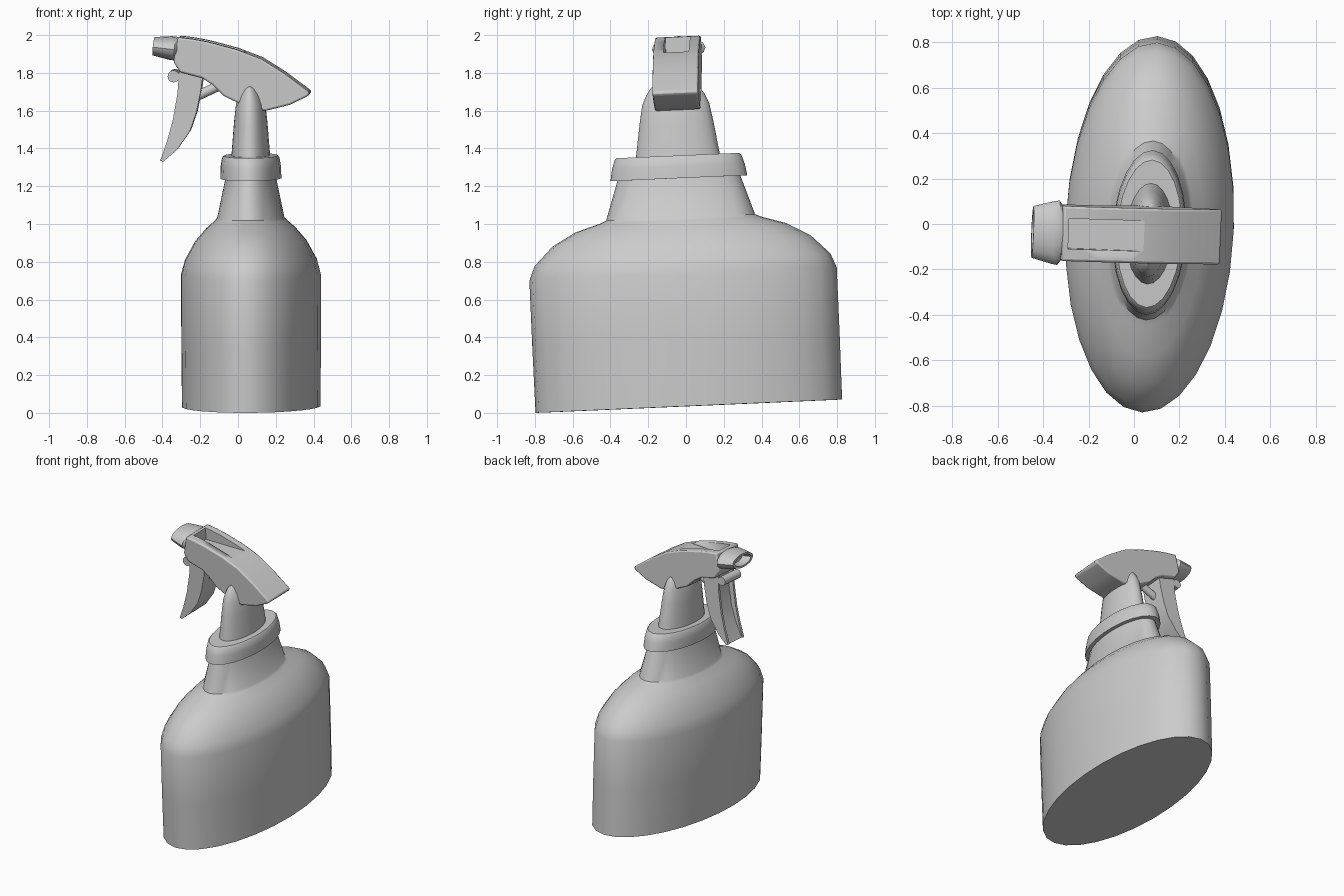
import bpy, bmesh, math
from mathutils import Matrix, Vector

if "Cube" in bpy.data.objects:
    bpy.data.objects.remove(bpy.data.objects["Cube"])

rad = math.radians
# The whole bottle leans slightly; every part is built upright and placed with this
PLACE = (Matrix.Translation((0.07, 0.015, 0.0355))
         @ Matrix.Rotation(rad(-2.3), 4, 'Z') @ Matrix.Rotation(rad(2.5), 4, 'X'))
# Side-view outlines are given in grid coordinates; this shifts them to the bottle axis
SIDE = Matrix.Translation((-0.07, 0.013, -0.041))


def finish(name, bm, angle=38, bevel=0.0):
    bmesh.ops.recalc_face_normals(bm, faces=bm.faces[:])
    mesh = bpy.data.meshes.new(name)
    bm.to_mesh(mesh)
    bm.free()
    ob = bpy.data.objects.new(name, mesh)
    bpy.context.collection.objects.link(ob)
    ob.matrix_world = PLACE
    if bevel:
        mod = ob.modifiers.new("bevel", 'BEVEL')
        mod.width, mod.segments, mod.limit_method = bevel, 2, 'ANGLE'
        mod.angle_limit = rad(40)
    bpy.ops.object.select_all(action='DESELECT')
    ob.select_set(True)
    bpy.context.view_layer.objects.active = ob
    bpy.ops.object.shade_smooth_by_angle(angle=rad(angle))
    return ob


def loft(name, rings, n=24, matrix=Matrix(), angle=38):
    """Stack of ellipses (height, half x, half y), capped at both ends."""
    bm = bmesh.new()
    loops = [[bm.verts.new(matrix @ Vector((a * math.cos(2 * math.pi * i / n),
                                            b * math.sin(2 * math.pi * i / n), h)))
              for i in range(n)] for h, a, b in rings]
    for lo, hi in zip(loops, loops[1:]):
        for i in range(n):
            j = (i + 1) % n
            bm.faces.new((lo[i], lo[j], hi[j], hi[i]))
    bm.faces.new(loops[0])
    bm.faces.new(loops[-1])
    return finish(name, bm, angle)


def slab(name, outline, y0, y1, bevel=0.0):
    """Side-view outline (x, z) extruded from y0 to y1."""
    bm = bmesh.new()
    face = bm.faces.new([bm.verts.new(SIDE @ Vector((x, y0, z))) for x, z in outline])
    ext = bmesh.ops.extrude_face_region(bm, geom=[face])
    moved = [v for v in ext['geom'] if isinstance(v, bmesh.types.BMVert)]
    bmesh.ops.translate(bm, verts=moved, vec=(0, y1 - y0, 0))
    return finish(name, bm, 38, bevel)


# Bottle with rounded shoulders and tapering neck
loft("bottle", [(0, 0.367, 0.813), (0.35, 0.37, 0.815), (0.70, 0.37, 0.815),
                (0.775, 0.35, 0.785), (0.875, 0.295, 0.685), (0.945, 0.235, 0.56),
                (0.985, 0.19, 0.43), (1.0, 0.178, 0.395), (1.22, 0.132, 0.322)], 28)

# Collar
loft("collar", [(1.208, 0.12, 0.30), (1.208, 0.162, 0.363), (1.27, 0.16, 0.352),
                (1.318, 0.152, 0.336), (1.328, 0.143, 0.325), (1.328, 0.08, 0.2)])

# Sprayer neck, its domed top showing on both sides of the head
loft("sprayer_neck", [(1.31, 0.104, 0.225), (1.50, 0.089, 0.196), (1.60, 0.078, 0.178),
                      (1.65, 0.062, 0.155), (1.685, 0.04, 0.132), (1.70, 0.015, 0.115)])

# Sprayer head with a wedge-shaped recess in the top
head = slab("sprayer_head", [
    (-0.31, 2.0), (-0.23, 1.99), (-0.15, 1.975), (0, 1.935), (0.13, 1.885), (0.25, 1.81),
    (0.387, 1.708), (0.38, 1.69), (0.28, 1.642), (0.15, 1.61), (0.05, 1.632), (-0.07, 1.69),
    (-0.13, 1.75), (-0.185, 1.785), (-0.30, 1.815), (-0.335, 1.87)], -0.121, 0.121, 0.012)
cutter = slab("recess_cutter", [(-0.285, 1.91), (0.2, 1.92), (0.2, 2.1), (-0.285, 2.1)],
              -0.067, 0.067)
cutter.hide_render = True
cutter.hide_set(True)
cut = head.modifiers.new("recess", 'BOOLEAN')
cut.operation, cut.object, cut.solver = 'DIFFERENCE', cutter, 'EXACT'

# Hollow nozzle
loft("nozzle", [(-0.03, 0.055, 0.10), (0, 0.064, 0.142), (0.025, 0.063, 0.138),
                (0.115, 0.049, 0.114), (0.115, 0.036, 0.09), (0.05, 0.03, 0.078)], 16,
     SIDE @ Matrix.Translation((-0.33, 0, 1.936)) @ Matrix.Rotation(rad(-84), 4, 'Y'))

# Trigger: two side flanges joined by a set-back web
back = [(-0.39, 1.34), (-0.32, 1.40), (-0.25, 1.50), (-0.215, 1.60), (-0.19, 1.72), (-0.18, 1.80)]
front = [(-0.305, 1.83), (-0.315, 1.70), (-0.34, 1.56), (-0.37, 1.45), (-0.407, 1.345)]
for side, y in (("left", -0.09), ("right", 0.072)):
    slab("trigger_flange_" + side, back + front, y, y + 0.018)
slab("trigger_web", back + [(-0.27, 1.83), (-0.28, 1.70), (-0.305, 1.56), (-0.345, 1.45),
                            (-0.40, 1.345)], -0.074, 0.074)

# Trigger pivot pin and piston rod
loft("trigger_pivot", [(-0.09, 0.032, 0.032), (0.09, 0.032, 0.032)], 12,
     SIDE @ Matrix.Translation((-0.335, 0, 1.792)) @ Matrix.Rotation(rad(90), 4, 'X'))
loft("piston_rod", [(-0.06, 0.026, 0.026), (0.10, 0.026, 0.026)], 12,
     SIDE @ Matrix.Translation((-0.17, 0, 1.705)) @ Matrix.Rotation(rad(65), 4, 'Y'))
